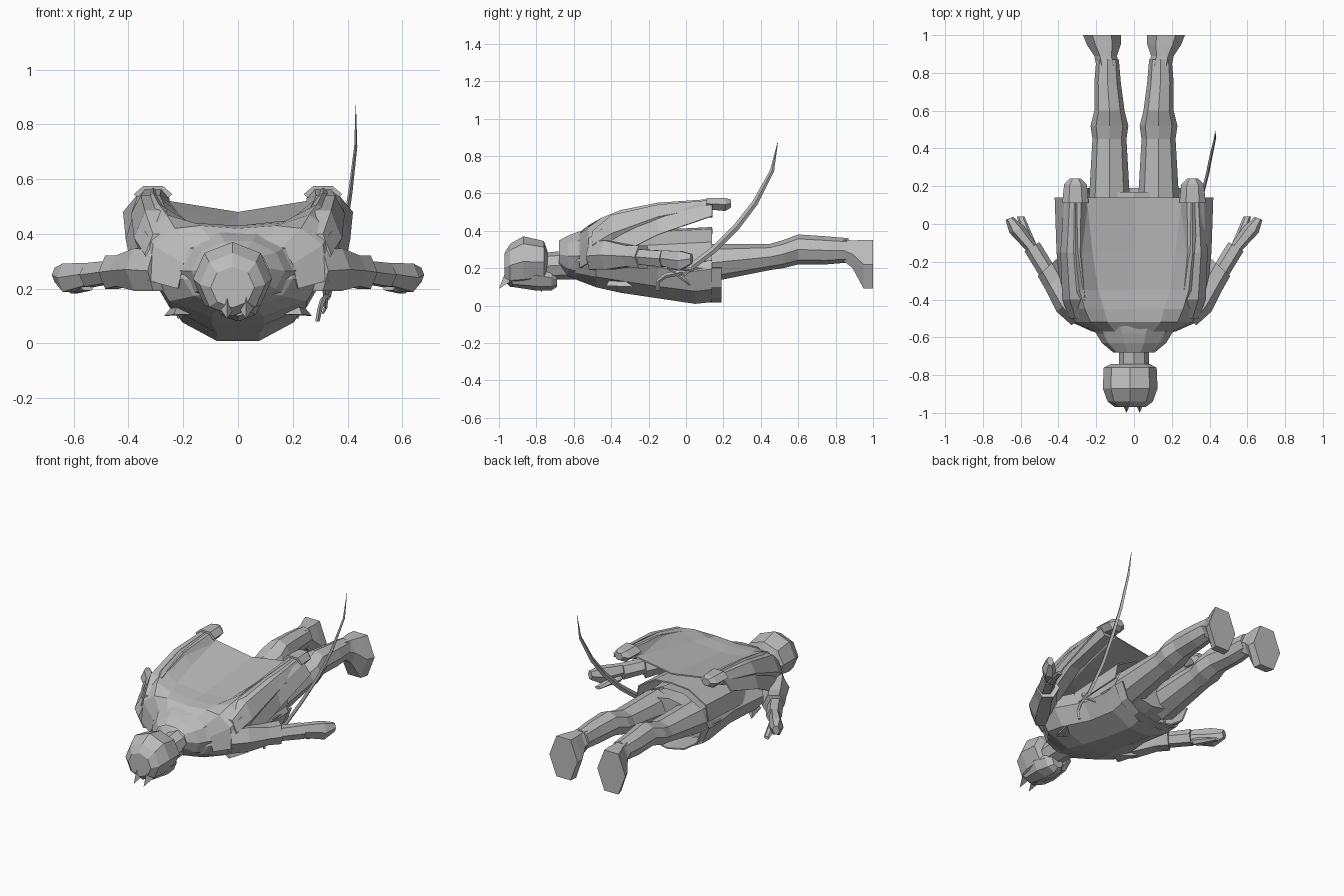
import bpy, bmesh, math
from mathutils import Vector

cube = bpy.data.objects.get("Cube")
if cube:
    bpy.data.objects.remove(cube)

SIDES = {"left": 1, "right": -1}

grey = bpy.data.materials.new("plain_grey")
grey.use_nodes = True
grey.diffuse_color = (0.5, 0.5, 0.5, 1)
shader = grey.node_tree.nodes["Principled BSDF"]
shader.inputs["Base Color"].default_value = grey.diffuse_color


def finish(name, bm):
    bmesh.ops.recalc_face_normals(bm, faces=bm.faces)
    mesh = bpy.data.meshes.new(name)
    bm.to_mesh(mesh)
    bm.free()
    mesh.materials.append(grey)
    part = bpy.data.objects.new(name, mesh)
    bpy.context.collection.objects.link(part)
    return part


def skin(bm, rows, closed):
    for row, following in zip(rows, rows[1:]):
        count = len(row)
        for i in range(count if closed else count - 1):
            j = (i + 1) % count
            bm.faces.new((row[i], row[j], following[j], following[i]))


def tube(name, rings, sides=8, mirror=1, caps=True, slant=0):
    """Rings across y: (y, centre x, half width, low z, high z); slant leans them."""
    bm = bmesh.new()
    rows = []
    for y, centre, width, low, high in rings:
        row = []
        for k in range(sides):
            angle = math.tau * k / sides
            across = width * math.cos(angle)
            up = (high + low + (high - low) * math.sin(angle)) / 2
            row.append(bm.verts.new((mirror * (centre + across), y - slant * across, up)))
        rows.append(row)
    skin(bm, rows, closed=True)
    if caps:
        bm.faces.new(rows[0])
        bm.faces.new(rows[-1])
    return finish(name, bm)


def body(name, rings, centre=0, sides=8, caps=True):
    """A part on the middle line: rings of (y, half width, low z, high z)."""
    full = [(y, centre, width, low, high) for y, width, low, high in rings]
    return tube(name, full, sides=sides, caps=caps)


def pair(name, rings, sides=6, slant=0):
    for side, mirror in SIDES.items():
        tube(side + "_" + name, rings, sides=sides, mirror=mirror, slant=slant)


def cloth(name, rows):
    """Thin symmetric sheet; each row is y plus a half profile of (x, z)."""
    bm = bmesh.new()
    grid = []
    for y, half in rows:
        mirrored = [(-x, z) for x, z in reversed(half[1:])]
        grid.append([bm.verts.new((x, y, z)) for x, z in mirrored + half])
    skin(bm, grid, closed=False)
    part = finish(name, bm)
    modifier = part.modifiers.new("thickness", "SOLIDIFY")
    modifier.thickness = 0.008
    return part


def bar(name, points, width_at, flatness):
    """Diamond section bar along points; width_at gives its width along the length."""
    bm = bmesh.new()
    path = [Vector(point) for point in points]
    last = len(path) - 1
    rows = []
    for i, point in enumerate(path):
        direction = path[min(i + 1, last)] - path[max(i - 1, 0)]
        half_width = width_at(i / last) / 2
        edge = Vector((1, 0, 0)).cross(direction).normalized() * half_width
        side = Vector((half_width * flatness, 0, 0))
        rows.append([bm.verts.new(point + offset) for offset in (edge, side, -edge, -side)])
    skin(bm, rows, closed=True)
    bm.faces.new(rows[0])
    bm.faces.new(rows[-1])
    return finish(name, bm)


def spike(name, base, tip, radius):
    bm = bmesh.new()
    axis = Vector(tip) - Vector(base)
    turn = axis.to_track_quat("Z", "Y").to_matrix().to_4x4()
    turn.translation = Vector(base) + axis / 2
    bmesh.ops.create_cone(bm, segments=3, radius1=radius, radius2=0, depth=axis.length,
                          cap_ends=True, matrix=turn)
    return finish(name, bm)


# Head, hair and neck
body("hair", [(-.97, .08, .13, .28), (-.94, .12, .1, .33), (-.87, .145, .1, .37),
              (-.76, .14, .12, .345), (-.74, .1, .16, .29)], centre=-.02)
body("face", [(-.93, .07, .1, .2), (-.8, .09, .08, .24), (-.72, .07, .08, .22),
              (-.69, .04, .1, .18)])
body("neck", [(-.78, .08, .14, .28), (-.58, .08, .14, .3)])
for x in (-.04, .03):
    spike("fringe_tuft", (x, -.92, .17), (x, -1, .09), radius=.05)
spike("nose", (0, -.79, .11), (0, -.77, .07), radius=.03)

# Torso, tunic skirt and hips
body("torso", [(-.63, .1, .16, .28), (-.58, .2, .13, .34), (-.48, .31, .09, .4),
               (-.35, .31, .06, .41), (-.15, .25, .03, .38), (0, .23, .03, .35)], sides=10)
body("tunic_skirt", [(-.15, .25, .03, .38), (.05, .25, 0, .37), (.14, .26, .01, .38)],
     sides=10, caps=False)
body("hips", [(-.1, .2, .08, .33), (.17, .22, .13, .33)])
flap = [(0, .015), (.12, .04), (.21, .1), (.25, .2)]
cloth("front_flap", [(0, flap), (.19, flap)])
tail = [(0, .42), (.12, .41), (.24, .34), (.26, .24)]
cloth("back_tail", [(-.25, [(x, z - .02) for x, z in tail]), (.14, tail)])
for side, mirror in SIDES.items():
    spike(side + "_lapel_point", (mirror * .2, -.4, .13), (mirror * .27, -.28, .1), radius=.05)

# Collar standing around the neck
body("collar", [(-.68, .11, .2, .35), (-.63, .17, .15, .38), (-.58, .2, .13, .4),
                (-.51, .27, .13, .42)], sides=10, caps=False)

# Draped coat with raised empty sleeves
cloth("draped_coat", [
    (-.57, [(0, .39), (.1, .38), (.16, .35), (.2, .29), (.22, .2)]),
    (-.52, [(0, .42), (.14, .43), (.23, .42), (.31, .36), (.33, .23)]),
    (-.45, [(0, .43), (.16, .44), (.26, .47), (.34, .41), (.37, .24)]),
    (-.35, [(0, .43), (.19, .45), (.29, .51), (.36, .44), (.39, .28)]),
    (-.15, [(0, .45), (.22, .48), (.31, .55), (.38, .48), (.41, .38)]),
    (.14, [(0, .48), (.25, .52), (.31, .57), (.37, .54), (.42, .48)])])
pair("empty_sleeve", [(-.5, .28, .06, .24, .41), (-.4, .3, .08, .27, .5),
                      (-.15, .32, .07, .4, .55), (.14, .31, .06, .49, .57)])
pair("sleeve_cuff", [(.11, .31, .07, .51, .58), (.21, .31, .06, .5, .58),
                     (.24, .31, .03, .52, .57)])

# Arms and hands
pair("upper_arm", [(-.5, .29, .04, .18, .35), (-.41, .35, .06, .18, .36),
                   (-.3, .42, .05, .2, .33), (-.23, .46, .05, .19, .33)], slant=.9)
pair("forearm", [(-.3, .43, .04, .22, .31), (-.12, .54, .04, .2, .3)], slant=.6)
pair("hand", [(-.14, .53, .03, .21, .3), (-.03, .62, .04, .18, .3),
              (.03, .66, .02, .22, .28)], slant=.4)
pair("thumb", [(-.1, .55, .03, .19, .24), (.04, .6, .02, .18, .2)])

# Legs with feet pointing down
pair("leg", [(.1, .13, .11, .12, .33), (.45, .13, .09, .19, .33), (.52, .13, .1, .2, .35),
             (.6, .13, .08, .22, .38), (.75, .14, .07, .22, .37), (.87, .14, .06, .23, .36)],
     sides=8)
pair("foot", [(.84, .14, .06, .23, .36), (.89, .15, .06, .19, .36), (.95, .16, .09, .07, .37),
              (1, .17, .1, .07, .37)])

# Curved sword with a hooked guard
bar("sword_blade", [(.33, -.02, .17), (.36, .15, .3), (.39, .27, .42), (.41, .37, .55),
                    (.43, .46, .72), (.43, .49, .87)],
    width_at=lambda t: .036 - .033 * t ** 4, flatness=.5)
bar("sword_grip", [(.29, -.15, .08), (.3, -.15, .13), (.31, -.11, .16), (.33, -.02, .18)],
    width_at=lambda t: .02 + .01 * t, flatness=.8)
bar("sword_guard", [(.32, -.08, .2), (.32, -.05, .17), (.32, 0, .13), (.31, .02, .11)],
    width_at=lambda t: .03 - .02 * t, flatness=.8)
